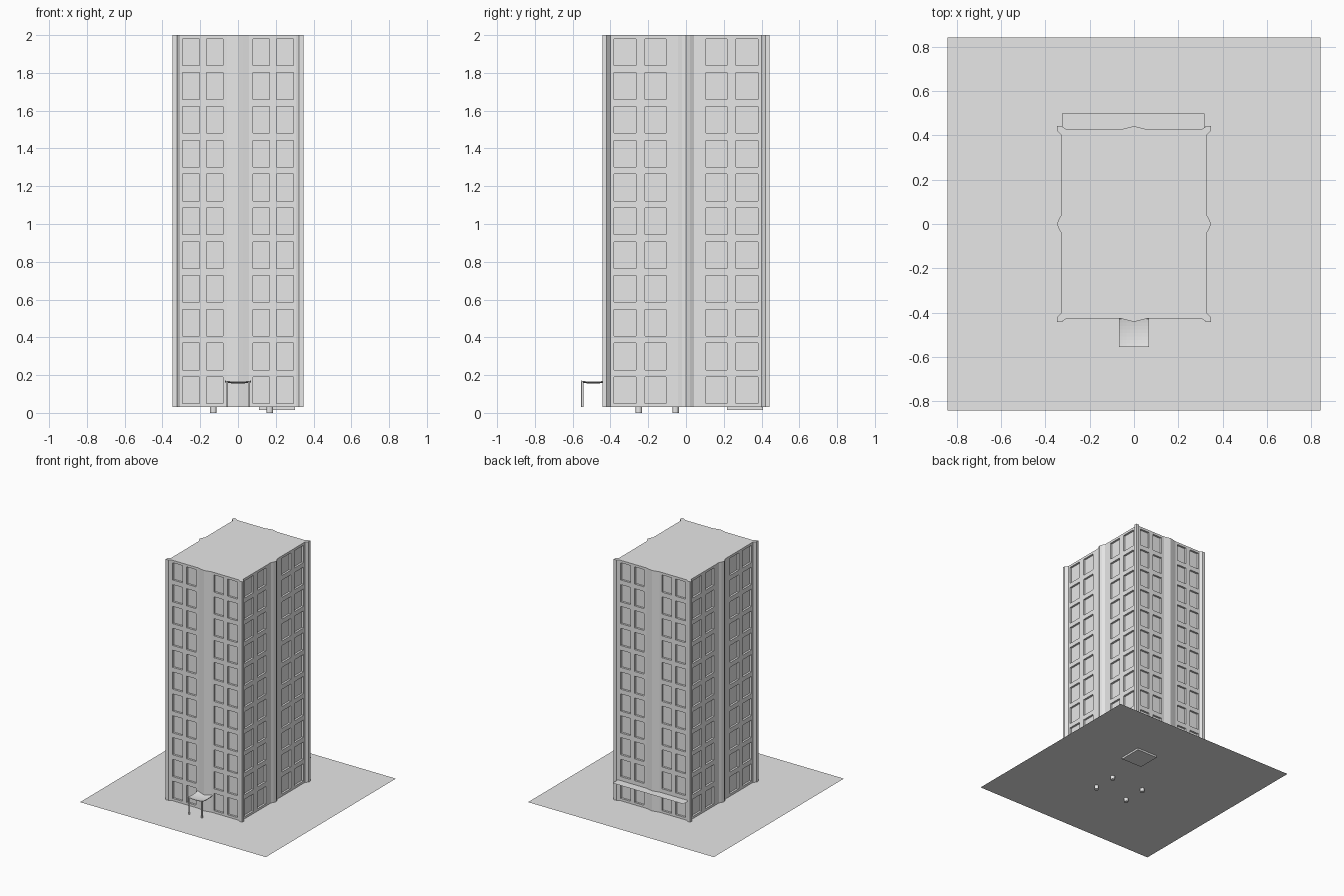
import bpy, bmesh, math

if "Cube" in bpy.data.objects:
    bpy.data.objects.remove(bpy.data.objects["Cube"])

GROUND = 0.03
TOP = 2.0

mat = bpy.data.materials.new("light_grey")
mat.diffuse_color = (0.8, 0.8, 0.8, 1)
mat.use_nodes = True
mat.node_tree.nodes["Principled BSDF"].inputs["Base Color"].default_value = mat.diffuse_color


def finish(name, bm, recalc=False):
    if recalc:
        bmesh.ops.recalc_face_normals(bm, faces=bm.faces)
    me = bpy.data.meshes.new(name)
    bm.to_mesh(me)
    bm.free()
    me.materials.append(mat)
    ob = bpy.data.objects.new(name, me)
    bpy.context.collection.objects.link(ob)
    return ob


def quad(bm, pts):
    return bm.faces.new([bm.verts.new(p) for p in pts])


def sheet(name, x0, x1, y0, y1, z):
    bm = bmesh.new()
    quad(bm, [(x0, y0, z), (x1, y0, z), (x1, y1, z), (x0, y1, z)])
    return finish(name, bm)


def cylinder(name, x, y, r, z0, z1, sides=12):
    bm = bmesh.new()
    bmesh.ops.create_cone(bm, cap_ends=True, segments=sides, radius1=r, radius2=r, depth=z1 - z0)
    bmesh.ops.translate(bm, verts=bm.verts, vec=(x, y, (z0 + z1) / 2))
    return finish(name, bm)


# Ground slab (single sheet)
sheet("ground_sheet", -0.842, 0.842, -0.842, 0.842, GROUND)

# Tower footprint: one quarter, mirrored to a counter-clockwise loop
q = [(0.347, 0), (0.339, 0.022), (0.327, 0.042), (0.327, 0.40), (0.347, 0.42), (0.347, 0.441),
     (0.322, 0.441), (0.319, 0.436), (0.306, 0.427), (0.058, 0.427), (0.03, 0.434), (0, 0.441)]
half = q + [(-x, y) for x, y in reversed(q[:-1])]
loop = half + [(-x, -y) for x, y in half[1:-1]]

ROWS = [(0.049 + 0.179 * i, 0.19 + 0.179 * i) for i in range(11)]
WIN_X = [(0.080, 0.167), (0.205, 0.293)]   # windows on front and back
WIN_Y = [(0.105, 0.217), (0.264, 0.381)]   # windows on the sides
DEPTH = 0.016


def wall(bm, a, b, wins):
    """Flat wall from a to b with recessed windows."""
    length = math.dist(a, b)
    d = ((b[0] - a[0]) / length, (b[1] - a[1]) / length)
    n = (d[1], -d[0])
    axis = 0 if abs(d[0]) > 0.5 else 1
    spans = sorted(tuple(sorted(abs(abs(w) - abs(a[axis])) for w in s)) for s in wins)

    def p(u, z, inset=0.0):
        return (a[0] + d[0] * u - n[0] * inset, a[1] + d[1] * u - n[1] * inset, z)

    def rect(u0, u1, z0, z1, k=0.0):
        quad(bm, [p(u0, z0, k), p(u1, z0, k), p(u1, z1, k), p(u0, z1, k)])

    prev = 0
    for u0, u1 in spans:
        rect(prev, u0, GROUND, TOP)
        low = GROUND
        for z0, z1 in ROWS:
            rect(u0, u1, low, z0)
            rect(u0, u1, z0, z1, DEPTH)
            c = [(u0, z0), (u1, z0), (u1, z1), (u0, z1)]
            for i in range(4):
                s, t = c[i], c[(i + 1) % 4]
                quad(bm, [p(*s), p(*t), p(*t, DEPTH), p(*s, DEPTH)])
            low = z1
        rect(u0, u1, low, TOP)
        prev = u1
    rect(prev, length, GROUND, TOP)


# Tower walls and roof
bm = bmesh.new()
for i, a in enumerate(loop):
    b = loop[(i + 1) % len(loop)]
    if math.dist(a, b) > 0.2:
        wall(bm, a, b, WIN_X if abs(a[1] - b[1]) < 1e-6 else WIN_Y)
    else:
        quad(bm, [(*a, GROUND), (*b, GROUND), (*b, TOP), (*a, TOP)])
bm.faces.new([bm.verts.new((x, y, TOP)) for x, y in loop])
bmesh.ops.remove_doubles(bm, verts=bm.verts, dist=1e-5)
finish("tower", bm)

# Thin ledge along the back wall
sheet("back_ledge", -0.325, 0.318, 0.427, 0.498, 0.195)

# Sagging entrance canopy
N = 8
bm = bmesh.new()
grid = []
for j in range(N + 1):
    t = 2 * j / N - 1
    grid.append([])
    for i in range(N + 1):
        s = 2 * i / N - 1
        grid[-1].append(bm.verts.new((0.068 * s, -0.491 + 0.064 * t,
                                      0.157 + 0.006 * s * s + 0.006 * t * t)))
for j in range(N):
    for i in range(N):
        bm.faces.new((grid[j][i], grid[j][i + 1], grid[j + 1][i + 1], grid[j + 1][i]))
canopy = finish("entrance_canopy", bm)
mod = canopy.modifiers.new("thickness", "SOLIDIFY")
mod.thickness = 0.004
mod.offset = 0

# Canopy posts
for side, x in (("left", -0.058), ("right", 0.058)):
    cylinder("canopy_post_" + side, x, -0.549, 0.006, GROUND, 0.167)

# Footing pegs below the ground
for i, (x, y) in enumerate([(-0.13, -0.055), (0.168, -0.055), (-0.13, -0.25), (0.168, -0.25)]):
    cylinder("footing_peg_%d" % (i + 1), x, y, 0.017, 0.0, GROUND)

# Square plate below the ground
bm = bmesh.new()
bmesh.ops.create_cube(bm, size=1)
for v in bm.verts:
    v.co = (0.207 + v.co.x * 0.19, 0.312 + v.co.y * 0.19, 0.0225 + v.co.z * 0.015)
finish("underside_plate", bm)
